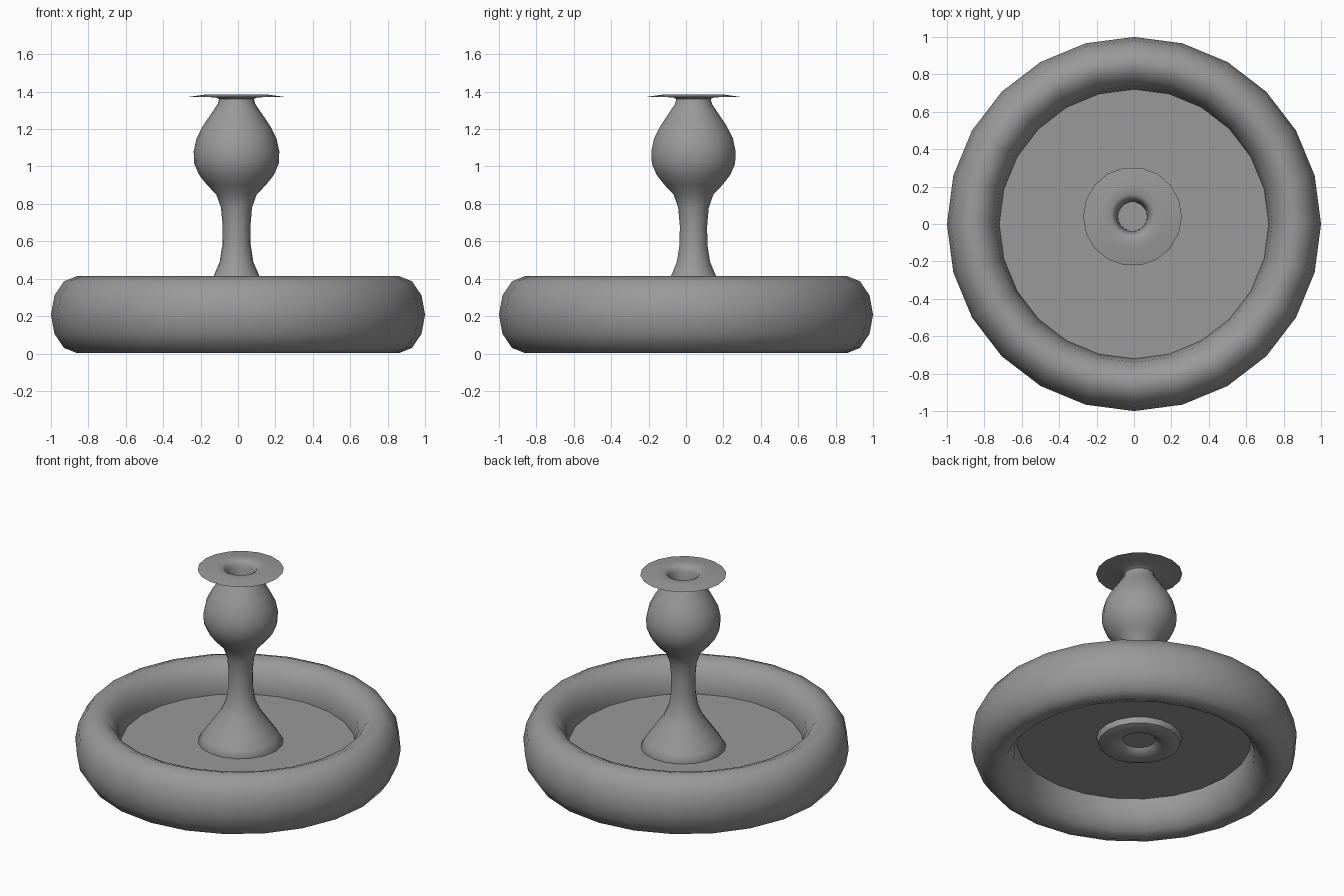
import bpy, bmesh
from math import sin, cos, tau, radians

if "Cube" in bpy.data.objects:
    bpy.data.objects.remove(bpy.data.objects["Cube"])

# Dark grey used on every part
grey = bpy.data.materials.new("dark_grey")
grey.diffuse_color = (0.32, 0.32, 0.32, 1)
grey.use_nodes = True
grey.node_tree.nodes["Principled BSDF"].inputs["Base Color"].default_value = grey.diffuse_color


def smooth(obj, angle):
    bpy.ops.object.select_all(action='DESELECT')
    obj.select_set(True)
    bpy.context.view_layer.objects.active = obj
    bpy.ops.object.shade_smooth_by_angle(angle=radians(angle))


def lathe(name, profile, sides, centre):
    """Spin (radius, z) points round z and cap both ends."""
    bm = bmesh.new()
    rings = [[bm.verts.new((r * cos(tau * i / sides), r * sin(tau * i / sides), z))
              for i in range(sides)] for r, z in profile]
    for a, b in zip(rings, rings[1:]):
        for i in range(sides):
            j = (i + 1) % sides
            bm.faces.new((a[i], a[j], b[j], b[i]))
    bm.faces.new(rings[0][::-1])
    bm.faces.new(rings[-1])
    bmesh.ops.recalc_face_normals(bm, faces=bm.faces)
    mesh = bpy.data.meshes.new(name)
    bm.to_mesh(mesh)
    bm.free()
    obj = bpy.data.objects.new(name, mesh)
    obj.location = centre
    bpy.context.collection.objects.link(obj)
    return obj


# Outer ring: a torus stretched upwards
bpy.ops.mesh.primitive_torus_add(major_segments=24, minor_segments=12,
                                 major_radius=0.86, minor_radius=0.14,
                                 location=(0, 0, 0.208))
ring = bpy.context.object
ring.name = "outer_ring"
ring.scale.z = 0.206 / 0.14
bpy.ops.object.transform_apply(location=False, rotation=False, scale=True)
smooth(ring, 60)

# Flat floor across the middle of the ring
bpy.ops.mesh.primitive_circle_add(vertices=24, radius=0.722, fill_type='NGON',
                                  location=(0, 0, 0.21))
floor = bpy.context.object
floor.name = "floor_disc"

# Turned stem: rounded hollow foot, waist, bulb, thin flange and top socket
stem = lathe("stem", [
    (0.10, 0.20), (0.118, 0.178), (0.16, 0.165), (0.215, 0.162), (0.25, 0.175),
    (0.262, 0.21), (0.235, 0.255), (0.185, 0.325), (0.122, 0.415),
    (0.09, 0.49), (0.076, 0.58), (0.074, 0.68), (0.083, 0.78),
    (0.108, 0.85), (0.158, 0.902), (0.20, 0.955), (0.226, 1.015),
    (0.229, 1.08), (0.214, 1.15), (0.178, 1.22), (0.13, 1.29),
    (0.1, 1.335), (0.094, 1.36), (0.11, 1.37), (0.264, 1.371),
    (0.17, 1.384), (0.12, 1.385), (0.1, 1.375), (0.09, 1.35),
    (0.079, 1.30), (0.078, 1.26)],
    18, (-0.008, 0.04, 0))
smooth(stem, 50)

for part in (ring, floor, stem):
    part.data.materials.append(grey)
